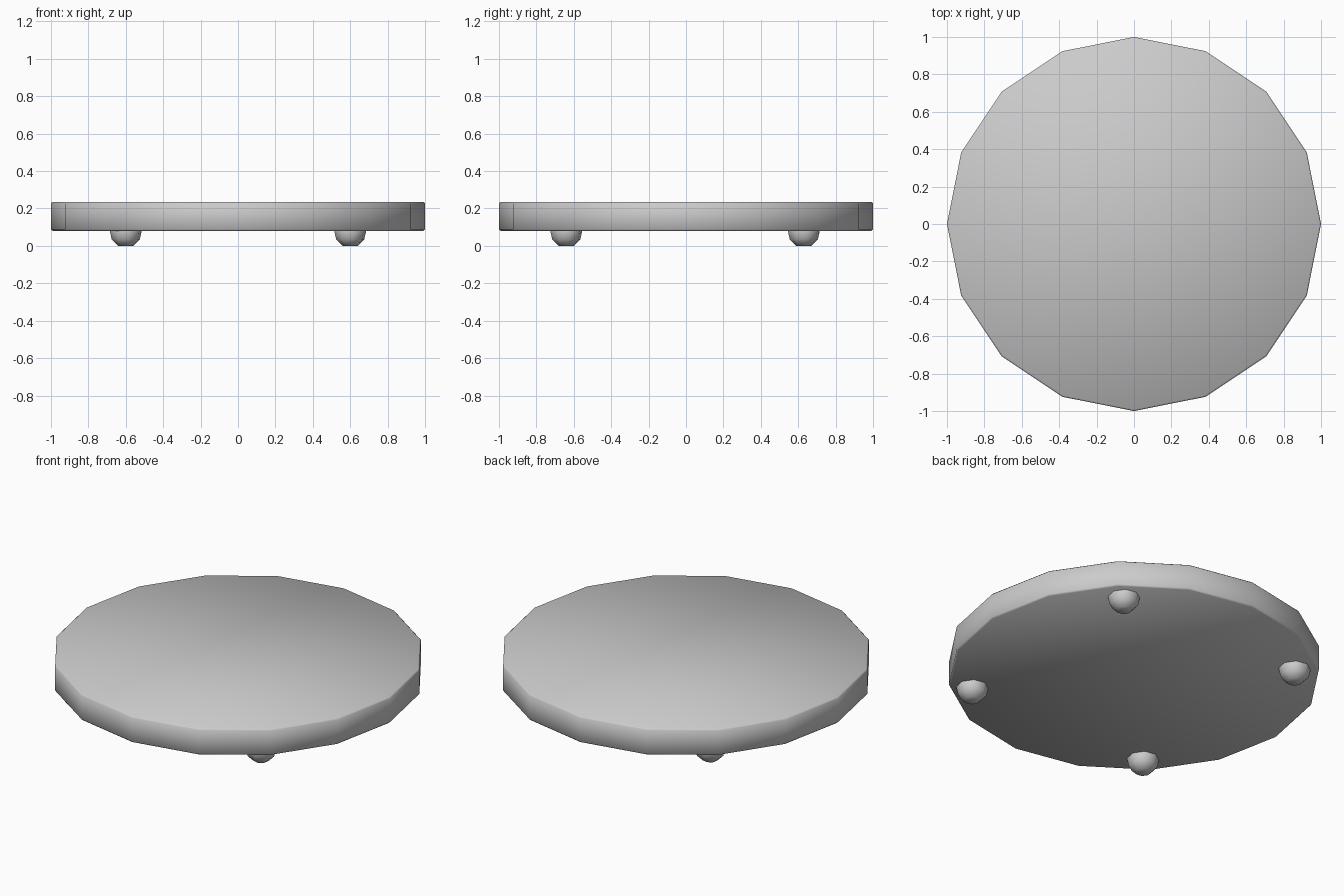
import bpy, bmesh, math

if "Cube" in bpy.data.objects:
    bpy.data.objects.remove(bpy.data.objects["Cube"])


def lathe(name, profile, sides, loc=(0, 0, 0), turn=0.0, angle=40):
    """Closed revolved solid from (radius, z) rings, bottom to top."""
    bm = bmesh.new()
    rings = []
    for r, z in profile:
        rings.append([bm.verts.new((r * math.cos(turn + i * math.tau / sides),
                                    r * math.sin(turn + i * math.tau / sides), z))
                      for i in range(sides)])
    for a, b in zip(rings, rings[1:]):
        for i in range(sides):
            j = (i + 1) % sides
            bm.faces.new((a[i], a[j], b[j], b[i]))
    bm.faces.new(rings[0][::-1])
    bm.faces.new(rings[-1])
    mesh = bpy.data.meshes.new(name)
    bm.to_mesh(mesh)
    bm.free()
    obj = bpy.data.objects.new(name, mesh)
    bpy.context.collection.objects.link(obj)
    obj.location = loc
    bpy.ops.object.select_all(action='DESELECT')
    obj.select_set(True)
    bpy.context.view_layer.objects.active = obj
    bpy.ops.object.shade_smooth_by_angle(angle=math.radians(angle))
    return obj


# Sixteen-sided disc with slightly softened rims
lathe("disc_plate", [(0.992, 0.08), (1.0, 0.088), (1.0, 0.227), (0.992, 0.235)], 16, angle=50)

# Four rounded feet, upper halves sunk into the disc
foot = [(0.042, 0.0), (0.077, 0.035), (0.087, 0.08), (0.077, 0.125), (0.042, 0.16)]
for side, x in (("left", -0.6), ("right", 0.6)):
    for end, y in (("front", -0.64), ("back", 0.63)):
        lathe(f"{end}_{side}_foot", foot, 8, (x, y, 0), math.pi / 16, 60)
